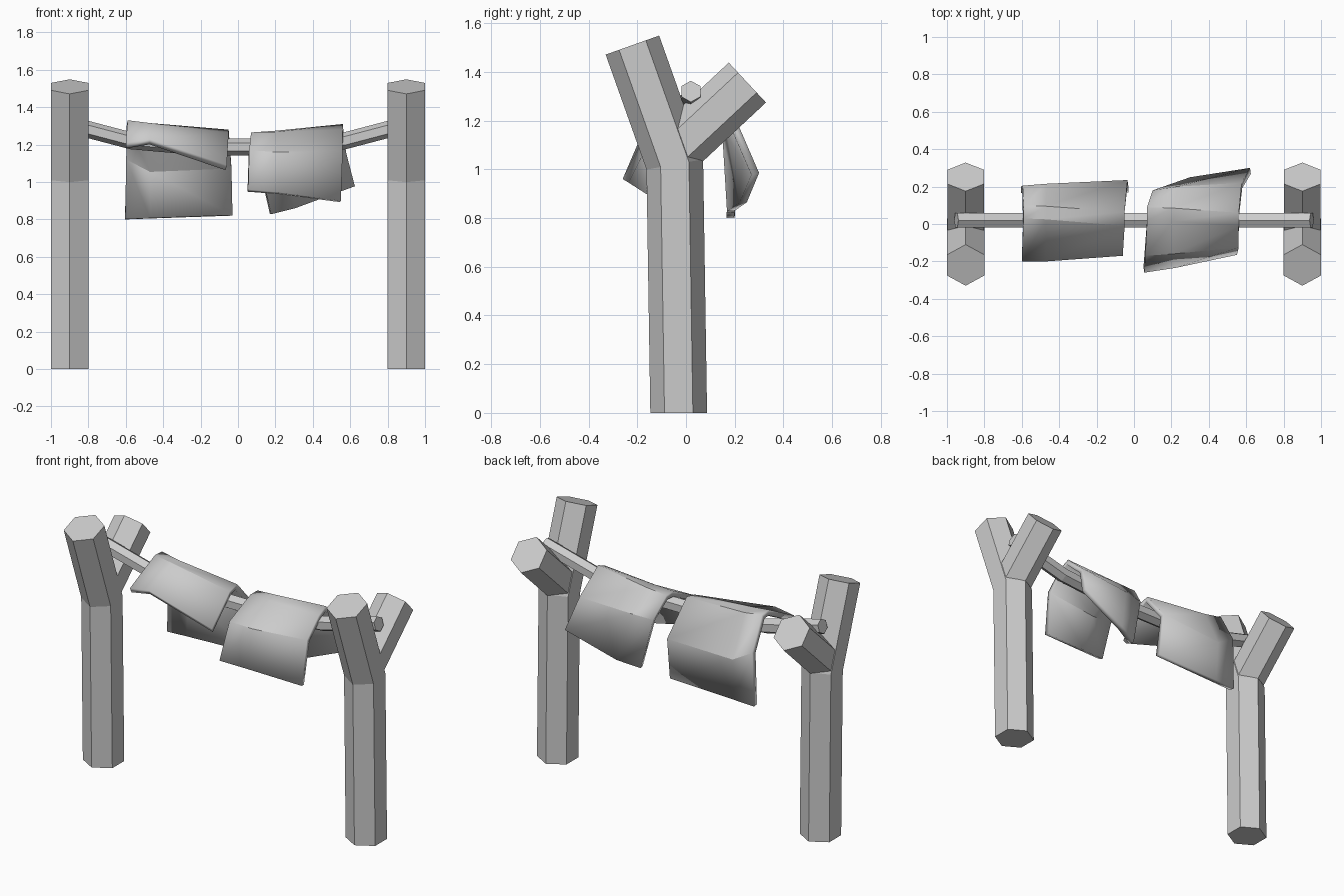
import bpy, bmesh
from math import cos, sin, pi
from mathutils import Vector

if "Cube" in bpy.data.objects:
    bpy.data.objects.remove(bpy.data.objects["Cube"])


def finish(name, bm, smooth=None):
    mesh = bpy.data.meshes.new(name)
    bm.to_mesh(mesh)
    bm.free()
    ob = bpy.data.objects.new(name, mesh)
    bpy.context.collection.objects.link(ob)
    if smooth:
        bpy.ops.object.select_all(action='DESELECT')
        ob.select_set(True)
        bpy.context.view_layer.objects.active = ob
        bpy.ops.object.shade_smooth_by_angle(angle=smooth)
    return ob


def hex_beam(name, path, radius, side):
    """Six-sided beam with mitred bends along a planar path; side = normal of that plane."""
    pts, side = [Vector(p) for p in path], Vector(side)
    bm = bmesh.new()
    rings = []
    for i, p in enumerate(pts):
        a = (p - pts[max(i - 1, 0)]).normalized()
        b = (pts[min(i + 1, len(pts) - 1)] - p).normalized()
        t = (a + b).normalized()
        n = t.cross(side) / t.dot(a if i else b)
        ring = []
        for k in range(6):
            v = p + radius * (cos(k * pi / 3) * n + sin(k * pi / 3) * side)
            if p.z == 0:
                v.z = 0
            ring.append(bm.verts.new(v))
        rings.append(ring)
    for r, s in zip(rings, rings[1:]):
        for k in range(6):
            j = (k + 1) % 6
            bm.faces.new((r[k], r[j], s[j], s[k]))
    bm.faces.new(rings[0])
    bm.faces.new(rings[-1])
    bmesh.ops.recalc_face_normals(bm, faces=bm.faces)
    return finish(name, bm)


def cloth(name, columns, thickness=0.033):
    """Draped sheet lofted through cross-sections that run from front hem to back hem."""
    bm = bmesh.new()
    grid = [[bm.verts.new(p) for p in col] for col in columns]
    for a, b in zip(grid, grid[1:]):
        for r in range(len(a) - 1):
            bm.faces.new((a[r], b[r], b[r + 1], a[r + 1]))
    ob = finish(name, bm, smooth=0.5)
    mod = ob.modifiers.new("thickness", 'SOLIDIFY')
    mod.thickness = thickness
    mod.offset = -1
    return ob


# Forked posts
for label, x in (("left", -0.9), ("right", 0.9)):
    hex_beam(label + "_post", [(x, -0.03, 0), (x, -0.046, 1.02), (x, -0.22, 1.51)],
             0.1165, (1, 0, 0))
    hex_beam(label + "_fork_branch", [(x, -0.03, 1.093), (x, 0.252, 1.356)],
             0.112, (1, 0, 0))

# Sagging pole between the forks
half = [(0.95, 1.32), (0.57, 1.22), (0.2, 1.187)]
line = [(-x, 0.02, z) for x, z in half] + [(x, 0.02, z) for x, z in reversed(half)]
hex_beam("hanging_pole", line, 0.045, (0, 1, 0))

# Left cloth: short flared front, long back
cloth("left_cloth", [
    [(-0.6, -0.2, 1.21), (-0.59, 0.03, 1.33), (-0.59, 0.1, 1.325),
     (-0.595, 0.205, 1.13), (-0.605, 0.2, 0.8)],
    [(-0.47, -0.2, 1.23), (-0.47, 0.025, 1.315), (-0.47, 0.095, 1.305),
     (-0.47, 0.215, 1.06), (-0.47, 0.2, 0.805)],
    [(-0.06, -0.17, 1.09), (-0.05, -0.01, 1.265), (-0.05, 0.065, 1.28),
     (-0.035, 0.235, 1.08), (-0.03, 0.2, 0.82)],
])

# Right cloth: long front, twisted back
cloth("right_cloth", [
    [(0.055, -0.26, 0.96), (0.06, -0.17, 1.17), (0.07, 0.02, 1.265),
     (0.07, 0.09, 1.265), (0.1, 0.18, 1.14), (0.17, 0.2, 0.83)],
    [(0.22, -0.235, 0.945), (0.21, -0.16, 1.16), (0.21, 0.015, 1.268),
     (0.21, 0.085, 1.275), (0.23, 0.2, 1.15), (0.3, 0.25, 0.865)],
    [(0.55, -0.165, 0.9), (0.56, -0.125, 1.17), (0.56, -0.01, 1.28),
     (0.56, 0.06, 1.31), (0.575, 0.22, 1.17), (0.62, 0.3, 0.985)],
])
